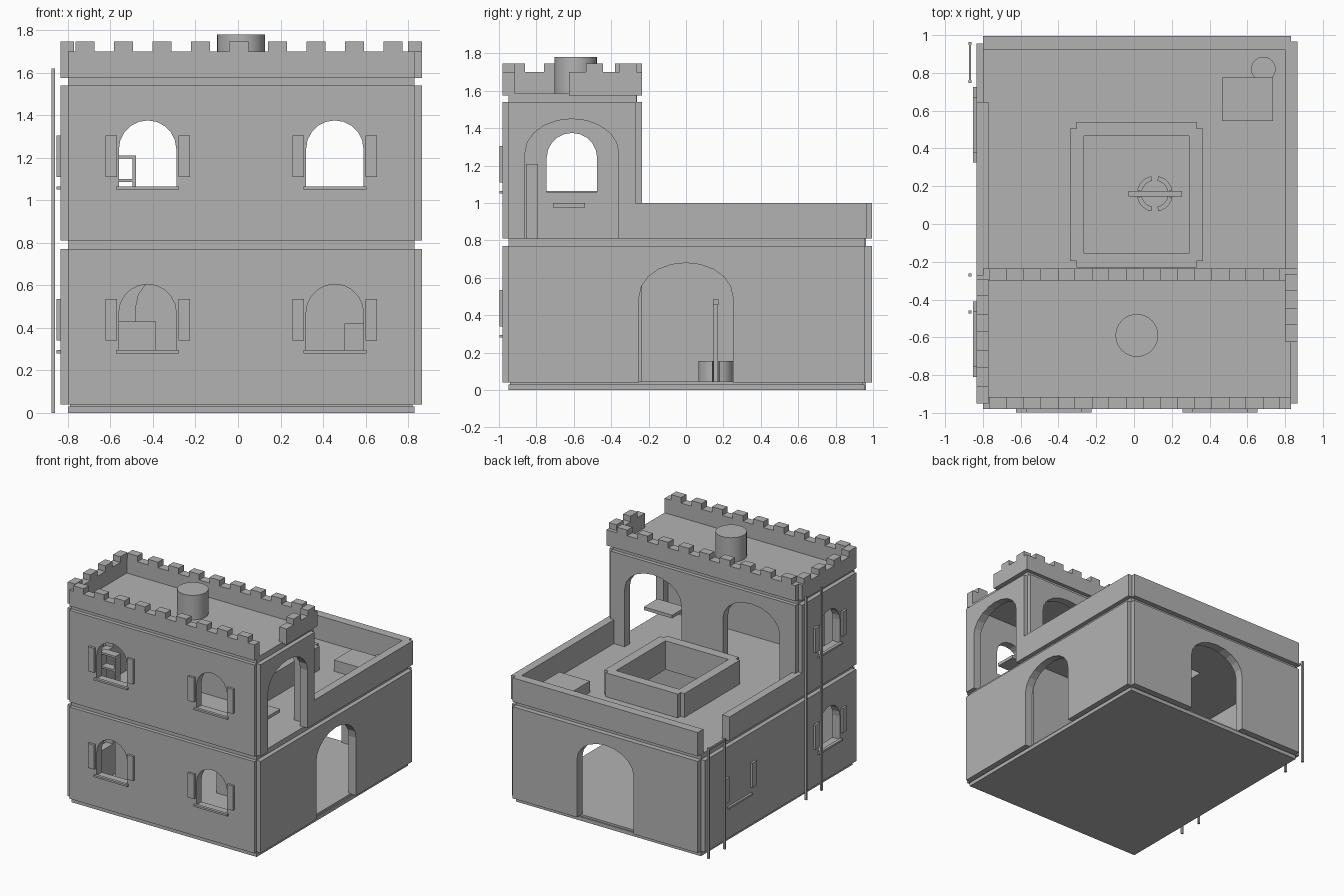
import bpy, bmesh, math
from mathutils import Matrix, Vector

cube = bpy.data.objects.get("Cube")
if cube:
    bpy.data.objects.remove(cube, do_unlink=True)

stone = bpy.data.materials.new("stone_grey")
stone.use_nodes = True
GREY = (0.45, 0.45, 0.45, 1)
stone.diffuse_color = GREY
stone.node_tree.nodes["Principled BSDF"].inputs["Base Color"].default_value = GREY


def finish(name, bm):
    bmesh.ops.recalc_face_normals(bm, faces=bm.faces)
    mesh = bpy.data.meshes.new(name)
    bm.to_mesh(mesh)
    bm.free()
    mesh.materials.append(stone)
    obj = bpy.data.objects.new(name, mesh)
    bpy.context.scene.collection.objects.link(obj)
    return obj


def add_box(bm, xs, ys, zs):
    size = [s[1] - s[0] for s in (xs, ys, zs)]
    mid = [(s[1] + s[0]) / 2 for s in (xs, ys, zs)]
    bmesh.ops.create_cube(bm, size=1, matrix=Matrix.Translation(mid) @ Matrix.Diagonal((*size, 1)))


def box(name, *spans):
    bm = bmesh.new()
    add_box(bm, *spans)
    return finish(name, bm)


def cylinder(name, x, y, r, z0, z1, sides=32):
    bm = bmesh.new()
    bmesh.ops.create_cone(bm, cap_ends=True, segments=sides, radius1=r, radius2=r, depth=z1 - z0,
                          matrix=Matrix.Translation((x, y, (z0 + z1) / 2)))
    obj = finish(name, bm)
    for p in obj.data.polygons:
        p.use_smooth = len(p.vertices) == 4
    return obj


def arch_cutter(axis, centre, half, z0, spring, rise, wall):
    """Arched prism passing through a wall that runs along the given axis."""
    outline = [(-half, z0), (half, z0)]
    outline += [(half * math.cos(a), spring + rise * math.sin(a))
                for a in (math.pi * i / 10 for i in range(11))]
    lo, hi = wall[0] - 0.05, wall[1] + 0.05
    bm = bmesh.new()
    place = (lambda u, z, d: (centre + u, d, z)) if axis == "x" else (lambda u, z, d: (d, centre + u, z))
    face = bm.faces.new([bm.verts.new(place(u, z, lo)) for u, z in outline])
    ext = bmesh.ops.extrude_face_region(bm, geom=[face])
    move = Vector((0, hi - lo, 0)) if axis == "x" else Vector((hi - lo, 0, 0))
    bmesh.ops.translate(bm, vec=move, verts=[v for v in ext["geom"] if isinstance(v, bmesh.types.BMVert)])
    cutter = finish("cutter", bm)
    cutter.hide_render = True
    return cutter


def wall(name, axis, along, across, zs, arches=()):
    """Wall panel with arched openings: (centre, half width, bottom, spring, rise)."""
    obj = box(name, along, across, zs) if axis == "x" else box(name, across, along, zs)
    cutters = [arch_cutter(axis, *a, across) for a in arches]
    for c in cutters:
        mod = obj.modifiers.new("opening", "BOOLEAN")
        mod.object, mod.operation, mod.solver = c, "DIFFERENCE", "EXACT"
    if cutters:
        graph = bpy.context.evaluated_depsgraph_get()
        mesh = bpy.data.meshes.new_from_object(obj.evaluated_get(graph))
        obj.modifiers.clear()
        obj.data = mesh
        for c in cutters:
            bpy.data.objects.remove(c, do_unlink=True)
    return obj


# Shared extents: slab edges, then the proud faces of the wall panels
X, Y = (-0.80, 0.83), (-0.95, 0.955)
FRONT, BACK = (-0.98, -0.915), (0.925, 0.995)
LEFT, RIGHT = (-0.835, -0.77), (0.80, 0.865)
MID = (-0.30, -0.235)
GROUND, UPPER = (0.04, 0.77), (0.81, 1.54)
TOWER = (-0.95, -0.27)
WIN_X, WIN_Y = (-0.425, 0.455), -0.61


def window(c, floor):
    return (c, 0.135, floor + 0.25, floor + 0.43, 0.135)


def door(c, floor):
    return (c, 0.25, floor - 0.1, floor + 0.46, 0.18)


# Slabs
box("base_slab", X, Y, (0, 0.03))
box("ground_floor", (X[0] + 0.01, X[1] - 0.01), (Y[0] + 0.01, Y[1] - 0.01), (0.03, 0.045))
HOLE_X, HOLE_Y = (-0.265, 0.29), (-0.155, 0.465)
bm = bmesh.new()
add_box(bm, X, (Y[0], HOLE_Y[0]), (0.77, 0.81))
add_box(bm, X, (HOLE_Y[1], Y[1]), (0.77, 0.81))
add_box(bm, (X[0], HOLE_X[0]), HOLE_Y, (0.77, 0.81))
add_box(bm, (HOLE_X[1], X[1]), HOLE_Y, (0.77, 0.81))
finish("terrace_floor", bm)
box("roof_slab", X, (-0.95, -0.265), (1.54, 1.585))

# Ground storey walls
wall("ground_front_wall", "x", X, FRONT, GROUND, [window(c, 0.04) for c in WIN_X])
wall("ground_back_wall", "x", X, BACK, GROUND, [door(0.015, 0.04)])
wall("ground_right_wall", "y", Y, RIGHT, GROUND, [door(0, 0.04)])
wall("ground_left_wall", "y", Y, LEFT, GROUND, [window(WIN_Y, 0.04)])
wall("ground_inner_wall", "x", (-0.77, 0.80), MID, GROUND, [door(-0.23, 0.04)])

# Tower storey walls
wall("tower_front_wall", "x", X, FRONT, UPPER, [window(c, 0.81) for c in WIN_X])
wall("tower_back_wall", "x", X, MID, UPPER, [door(c, 0.81) for c in (-0.41, 0.455)])
wall("tower_right_wall", "y", TOWER, RIGHT, UPPER, [door(WIN_Y, 0.81)])
wall("tower_left_wall", "y", TOWER, LEFT, UPPER, [window(WIN_Y, 0.81)])

# Terrace parapets, with a gap on the left for the ladder
box("terrace_back_parapet", X, BACK, (0.81, 1.0))
box("terrace_right_parapet", RIGHT, (-0.27, 0.965), (0.81, 1.0))
box("terrace_left_parapet", LEFT, (-0.27, 0.645), (0.81, 1.0))


# Battlements
def battlement(name, axis, along, across, start, count, pitch):
    bm = bmesh.new()
    tops = [(start + i * pitch, start + i * pitch + 0.09) for i in range(count)]
    for span, zs in [(along, (1.575, 1.70))] + [(t, (1.70, 1.745)) for t in tops]:
        add_box(bm, *((span, across) if axis == "x" else (across, span)), zs)
    finish(name, bm)


battlement("front_battlement", "x", X, FRONT, -0.765, 9, 0.181)
battlement("back_battlement", "x", X, MID, -0.765, 9, 0.181)
battlement("left_battlement", "y", TOWER, LEFT, -0.95, 4, 0.19)
battlement("right_battlement", "y", (-0.625, -0.235), RIGHT, -0.535, 2, 0.18)
cylinder("roof_drum", 0.015, -0.59, 0.113, 1.585, 1.78)


# Shutters and sills
def window_trim(name, axis, c, floor, outer):
    bm = bmesh.new()
    parts = [((c - 0.148, c + 0.148), (floor + 0.24, floor + 0.255))]
    parts += [((c + s - 0.027, c + s + 0.027), (floor + 0.30, floor + 0.495)) for s in (-0.172, 0.172)]
    for along, zs in parts:
        across = (outer - 0.018, outer + 0.005)
        add_box(bm, *((along, across) if axis == "x" else (across, along)), zs)
    finish(name, bm)


for level, floor in (("ground", 0.04), ("tower", 0.81)):
    for side, c in zip(("right", "left"), WIN_X):
        window_trim(f"{level}_front_{side}_shutters", "x", c, floor, FRONT[0])
    window_trim(f"{level}_side_shutters", "y", WIN_Y, floor, LEFT[0])
window_trim("ground_side_back_shutters", "y", 0.525, 0.04, LEFT[0])

# Curb around the courtyard opening, with notched corners
T = 0.075
bm = bmesh.new()
for y in (HOLE_Y[0] - T, HOLE_Y[1]):
    add_box(bm, (HOLE_X[0] - 0.04, HOLE_X[1] + 0.04), (y, y + T), (0.81, 1.0))
for x in (HOLE_X[0] - T, HOLE_X[1]):
    add_box(bm, (x, x + T), (HOLE_Y[0] - 0.04, HOLE_Y[1] + 0.04), (0.81, 1.0))
finish("courtyard_curb", bm)

# Well: four curved blocks, two posts and a crossbar
bm = bmesh.new()
for q in range(4):
    angles = [math.pi / 2 * q + 0.2 + i * (math.pi / 2 - 0.4) / 6 for i in range(7)]
    ring = [(r * math.cos(a), r * math.sin(a)) for r, seq in ((0.095, angles), (0.07, angles[::-1])) for a in seq]
    face = bm.faces.new([bm.verts.new((0.11 + x, 0.16 + y, 0.045)) for x, y in ring])
    ext = bmesh.ops.extrude_face_region(bm, geom=[face])
    bmesh.ops.translate(bm, vec=(0, 0, 0.11), verts=[v for v in ext["geom"] if isinstance(v, bmesh.types.BMVert)])
finish("well_ring", bm)
for side, x in (("right", 0.015), ("left", 0.185)):
    box(f"well_{side}_post", (x, x + 0.02), (0.148, 0.17), (0.045, 0.46))
box("well_crossbar", (-0.03, 0.255), (0.145, 0.175), (0.455, 0.485))

# Ladders against the left wall
for name, y0, y1, top in (("short", 0.755, 0.955, 0.88), ("tall", -0.465, -0.27, 1.62)):
    for part, y in (("front", y0), ("back", y1)):
        box(f"{name}_ladder_{part}_rail", (-0.876, -0.86), (y - 0.008, y + 0.008), (0, top))
box("short_ladder_rung", (-0.874, -0.862), (0.755, 0.955), (0.86, 0.875))

# Furniture
box("terrace_table", (0.465, 0.735), (0.545, 0.775), (0.81, 0.90))
cylinder("terrace_stool", 0.685, 0.82, 0.065, 0.81, 0.87)
box("tower_table", (0.50, 0.75), (-0.71, -0.54), (0.975, 1.0))
bm = bmesh.new()
for x in (-0.62, -0.495):
    add_box(bm, (x, x + 0.015), (-0.855, -0.79), (0.81, 1.21))
for z in (0.915, 1.085, 1.195):
    add_box(bm, (-0.62, -0.48), (-0.855, -0.79), (z, z + 0.015))
finish("tower_shelf", bm)
box("ground_left_counter", (-0.70, -0.385), (-0.55, -0.35), (0.045, 0.43))
box("ground_right_counter", (0.50, 0.74), (-0.55, -0.35), (0.045, 0.42))
